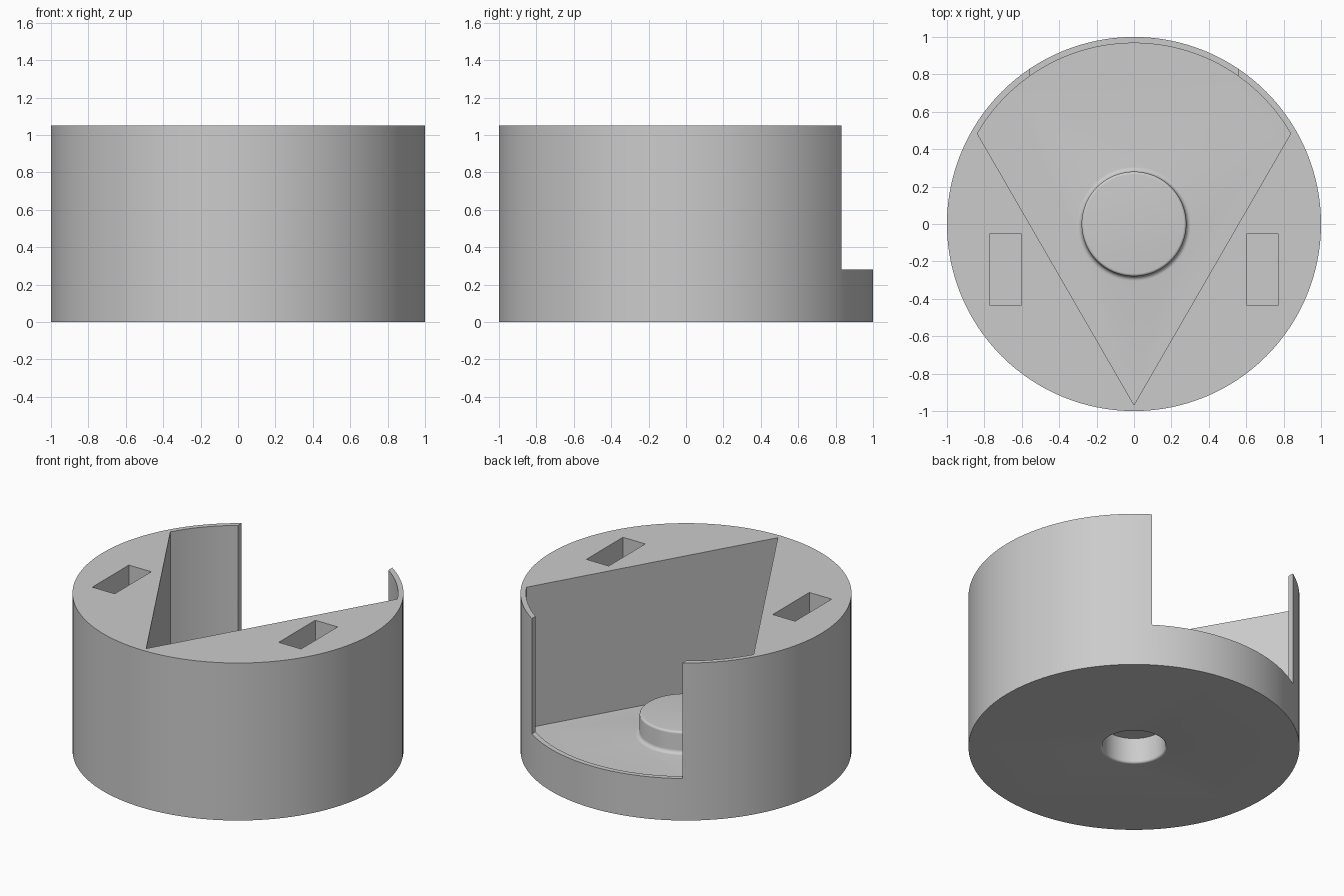
import bpy, bmesh
from math import sin, cos, pi, radians

old = bpy.data.objects.get("Cube")
if old:
    bpy.data.objects.remove(old, do_unlink=True)

HEIGHT = 1.05
FLOOR = 0.11
RIM = 0.28
INNER = 0.967

grey = bpy.data.materials.new("plain grey")
grey.use_nodes = True
grey.diffuse_color = (0.6, 0.6, 0.6, 1)
grey.node_tree.nodes["Principled BSDF"].inputs["Base Color"].default_value = grey.diffuse_color


def finish(name, bm):
    bmesh.ops.recalc_face_normals(bm, faces=bm.faces)
    mesh = bpy.data.meshes.new(name)
    bm.to_mesh(mesh)
    bm.free()
    mesh.materials.append(grey)
    obj = bpy.data.objects.new(name, mesh)
    bpy.context.collection.objects.link(obj)
    return obj


def prism(name, outline, low, high):
    """Extrude a plan outline between two heights."""
    bm = bmesh.new()
    face = bm.faces.new([bm.verts.new((x, y, low)) for x, y in outline])
    top = bmesh.ops.extrude_face_region(bm, geom=[face])["geom"]
    for v in top:
        if isinstance(v, bmesh.types.BMVert):
            v.co.z = high
    return finish(name, bm)


def lathe(name, profile, steps=96):
    """Turn a (radius, height) profile into a capped solid."""
    bm = bmesh.new()
    rings = [[bm.verts.new((r * cos(2 * pi * i / steps), r * sin(2 * pi * i / steps), z))
              for i in range(steps)] for r, z in profile]
    for a, b in zip(rings, rings[1:]):
        for i in range(steps):
            j = (i + 1) % steps
            bm.faces.new((a[i], a[j], b[j], b[i]))
    bm.faces.new(rings[0])
    bm.faces.new(rings[-1])
    return finish(name, bm)


def box_outline(x0, x1, y0, y1):
    return [(x0, y0), (x1, y0), (x1, y1), (x0, y1)]


def fillet(cx, cz, r, start, end, steps=6):
    """Quarter-round points for a lathe profile."""
    angles = [radians(start + (end - start) * i / steps) for i in range(steps + 1)]
    return [(cx + r * cos(a), cz + r * sin(a)) for a in angles]


def combine(target, tool, operation):
    mod = target.modifiers.new(operation.lower(), 'BOOLEAN')
    mod.operation = operation
    mod.solver = 'EXACT'
    mod.object = tool
    bpy.ops.object.select_all(action='DESELECT')
    target.select_set(True)
    bpy.context.view_layer.objects.active = target
    bpy.ops.object.modifier_apply(modifier=mod.name)
    bpy.data.objects.remove(tool, do_unlink=True)


# Round housing
housing = lathe("round_housing", [(1, 0), (1, HEIGHT)], 128)

# Wedge pocket with a curved back wall
arc = [(INNER * cos(radians(30 + 2.5 * i)), INNER * sin(radians(30 + 2.5 * i)))
       for i in range(49)]
combine(housing, prism("pocket_cutter", arc + [(0, -INNER)], FLOOR, 1.3), 'DIFFERENCE')

# Opening in the back wall
combine(housing, prism("opening_cutter", box_outline(-0.555, 0.555, 0.7, 1.2), RIM, 1.3),
        'DIFFERENCE')

# Slots in the two shoulders
for side in (-1, 1):
    xs = sorted((side * 0.605, side * 0.77))
    slot = prism("slot_cutter", box_outline(*xs, -0.435, -0.05), 0.5, 1.3)
    combine(housing, slot, 'DIFFERENCE')

# Central boss with rounded foot and rim
profile = [(0.305, FLOOR - 0.03)]
profile += fillet(0.305, FLOOR + 0.025, 0.025, 270, 180)
profile += fillet(0.265, 0.24, 0.015, 0, 90)
combine(housing, lathe("boss", profile), 'UNION')

# Blind hole underneath with a softened mouth
profile = [(0.206, -0.05)]
profile += fillet(0.206, 0.015, 0.015, 270, 180)
profile += [(0.191, 0.17)]
combine(housing, lathe("hole_cutter", profile), 'DIFFERENCE')

bpy.ops.object.select_all(action='DESELECT')
housing.select_set(True)
bpy.context.view_layer.objects.active = housing
bpy.ops.object.shade_smooth_by_angle(angle=radians(30))
